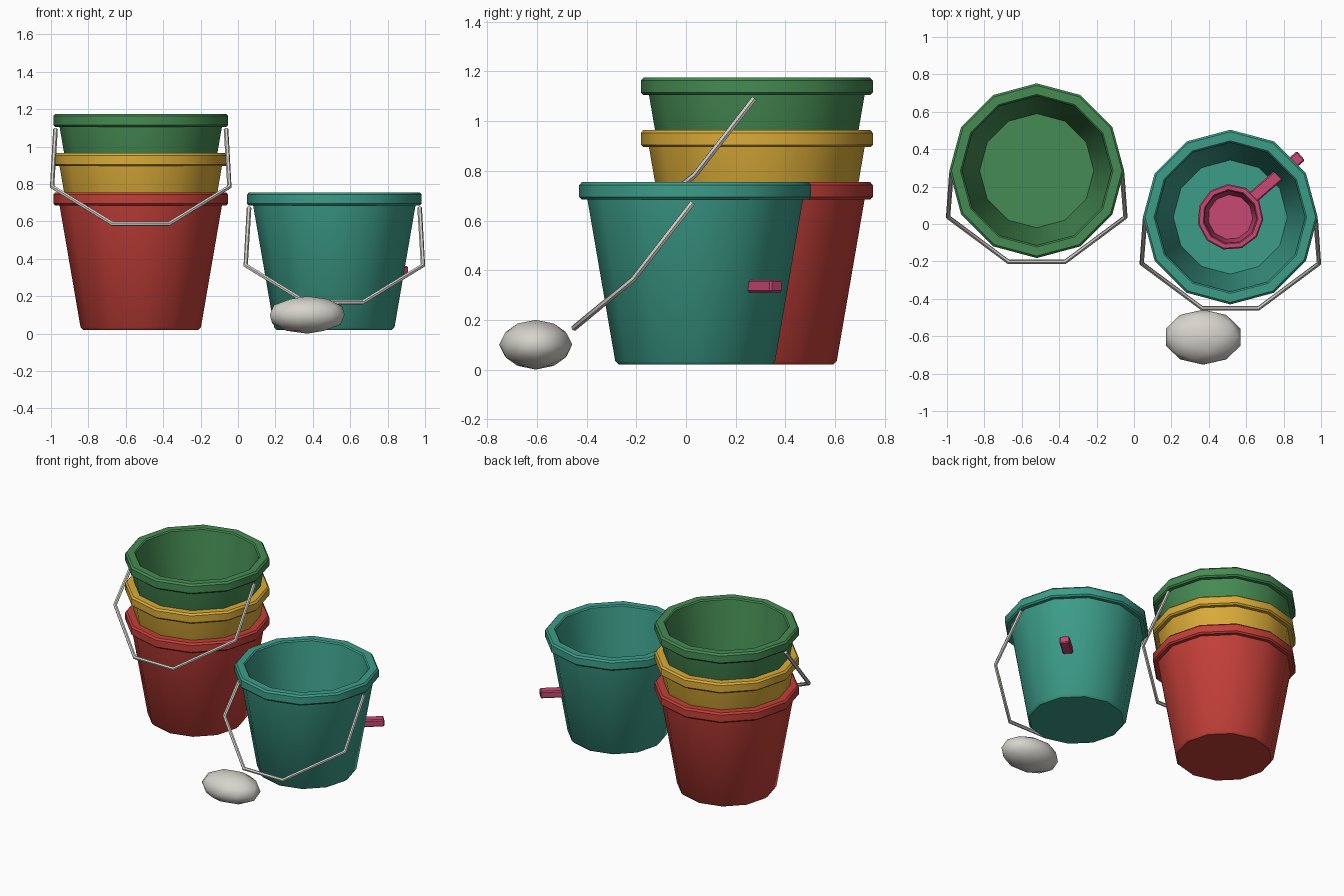
import bpy, bmesh, math
from mathutils import Matrix

cube = bpy.data.objects.get("Cube")
if cube:
    bpy.data.objects.remove(cube, do_unlink=True)


def material(name, rgb):
    m = bpy.data.materials.new(name)
    m.use_nodes = True
    m.diffuse_color = (*rgb, 1)
    m.node_tree.nodes["Principled BSDF"].inputs["Base Color"].default_value = (*rgb, 1)
    return m


RED = material("red", (0.55, 0.05, 0.04))
YELLOW = material("yellow", (0.70, 0.41, 0.04))
GREEN = material("green", (0.06, 0.26, 0.085))
TEAL = material("teal", (0.045, 0.335, 0.25))
PINK = material("pink", (0.57, 0.065, 0.17))
GREY = material("pale_grey", (0.67, 0.655, 0.60))


def finish(ob, mat, angle=35):
    ob.data.materials.clear()
    ob.data.materials.append(mat)
    bpy.ops.object.select_all(action='DESELECT')
    ob.select_set(True)
    bpy.context.view_layer.objects.active = ob
    bpy.ops.object.shade_smooth_by_angle(angle=math.radians(angle))
    return ob


def from_bmesh(name, bm, mat, location=(0, 0, 0), angle=35):
    bmesh.ops.recalc_face_normals(bm, faces=bm.faces)
    me = bpy.data.meshes.new(name)
    bm.to_mesh(me)
    bm.free()
    ob = bpy.data.objects.new(name, me)
    bpy.context.collection.objects.link(ob)
    ob.location = location
    return finish(ob, mat, angle)


def lathe(name, profile, sides, phase, location, mat):
    """Revolve an (r, z) profile and close both ends with flat discs."""
    bm = bmesh.new()
    rings = []
    for r, z in profile:
        angles = [phase + math.tau * i / sides for i in range(sides)]
        rings.append([bm.verts.new((r * math.cos(a), r * math.sin(a), z)) for a in angles])
    for a, b in zip(rings, rings[1:]):
        for i in range(sides):
            j = (i + 1) % sides
            bm.faces.new((a[i], a[j], b[j], b[i]))
    bm.faces.new(rings[0])
    bm.faces.new(rings[-1])
    return from_bmesh(name, bm, mat, location)


# Bucket profile: outer base, wall, rolled rim, inner wall, inner floor
BUCKET = [(0.308, 0.02), (0.322, 0.034), (0.434, 0.685), (0.457, 0.685),
          (0.467, 0.695), (0.467, 0.743), (0.456, 0.755), (0.408, 0.755),
          (0.400, 0.747), (0.305, 0.045)]
STACK = (-0.52, 0.285)
SINGLE = (0.515, 0.037)


def bucket(name, centre, lift, mat):
    lathe(name, BUCKET, 12, 0, (*centre, lift), mat)


def bail(name, centre, lift):
    """Bent wire handle hanging forward from both sides of the rim."""
    half = [(0.456, -0.010, 0.672), (0.474, -0.248, 0.365), (0.152, -0.487, 0.168)]
    path = half + [(-x, y, z) for x, y, z in reversed(half)]
    cu = bpy.data.curves.new(name, 'CURVE')
    cu.dimensions = '3D'
    cu.bevel_depth = 0.0125
    cu.bevel_resolution = 1
    cu.use_fill_caps = True
    sp = cu.splines.new('POLY')
    sp.points.add(len(path) - 1)
    for p, co in zip(sp.points, path):
        p.co = (*co, 1)
    ob = bpy.data.objects.new(name, cu)
    bpy.context.collection.objects.link(ob)
    ob.location = (*centre, lift)
    bpy.ops.object.select_all(action='DESELECT')
    ob.select_set(True)
    bpy.context.view_layer.objects.active = ob
    bpy.ops.object.convert(target='MESH')
    finish(bpy.context.view_layer.objects.active, GREY, 50)


# Stacked buckets and the separate one
STEP = 0.21
for i, (name, mat) in enumerate([("red_bucket", RED), ("yellow_bucket", YELLOW),
                                 ("green_bucket", GREEN)]):
    bucket(name, STACK, i * STEP, mat)
bucket("teal_bucket", SINGLE, 0, TEAL)
bail("green_bucket_handle", STACK, 2 * STEP)
bail("teal_bucket_handle", SINGLE, 0)

# Scoop standing inside the separate bucket
CUP = [(0.130, 0.046), (0.138, 0.054), (0.160, 0.315), (0.172, 0.318),
       (0.177, 0.325), (0.177, 0.355), (0.170, 0.362), (0.148, 0.362),
       (0.142, 0.355), (0.120, 0.075)]
lathe("scoop_cup", CUP, 11, math.radians(-4), (*SINGLE, 0), PINK)

# Scoop handle, running out through the bucket wall
bm = bmesh.new()
bmesh.ops.create_cube(bm, size=1)
bmesh.ops.scale(bm, vec=(0.345, 0.065, 0.05), verts=bm.verts)
bmesh.ops.bevel(bm, geom=bm.edges[:], offset=0.007, segments=1, affect='EDGES')
bmesh.ops.translate(bm, vec=(0.328, 0, 0.336), verts=bm.verts)
bmesh.ops.rotate(bm, cent=(0, 0, 0), matrix=Matrix.Rotation(math.radians(41), 3, 'Z'),
                 verts=bm.verts)
from_bmesh("scoop_handle", bm, PINK, (*SINGLE, 0))

# Pebble on the ground in front
bm = bmesh.new()
bmesh.ops.create_icosphere(bm, subdivisions=2, radius=1)
bmesh.ops.scale(bm, vec=(0.21, 0.147, 0.1), verts=bm.verts)
from_bmesh("pebble", bm, GREY, (0.37, -0.605, 0.1), 60)
